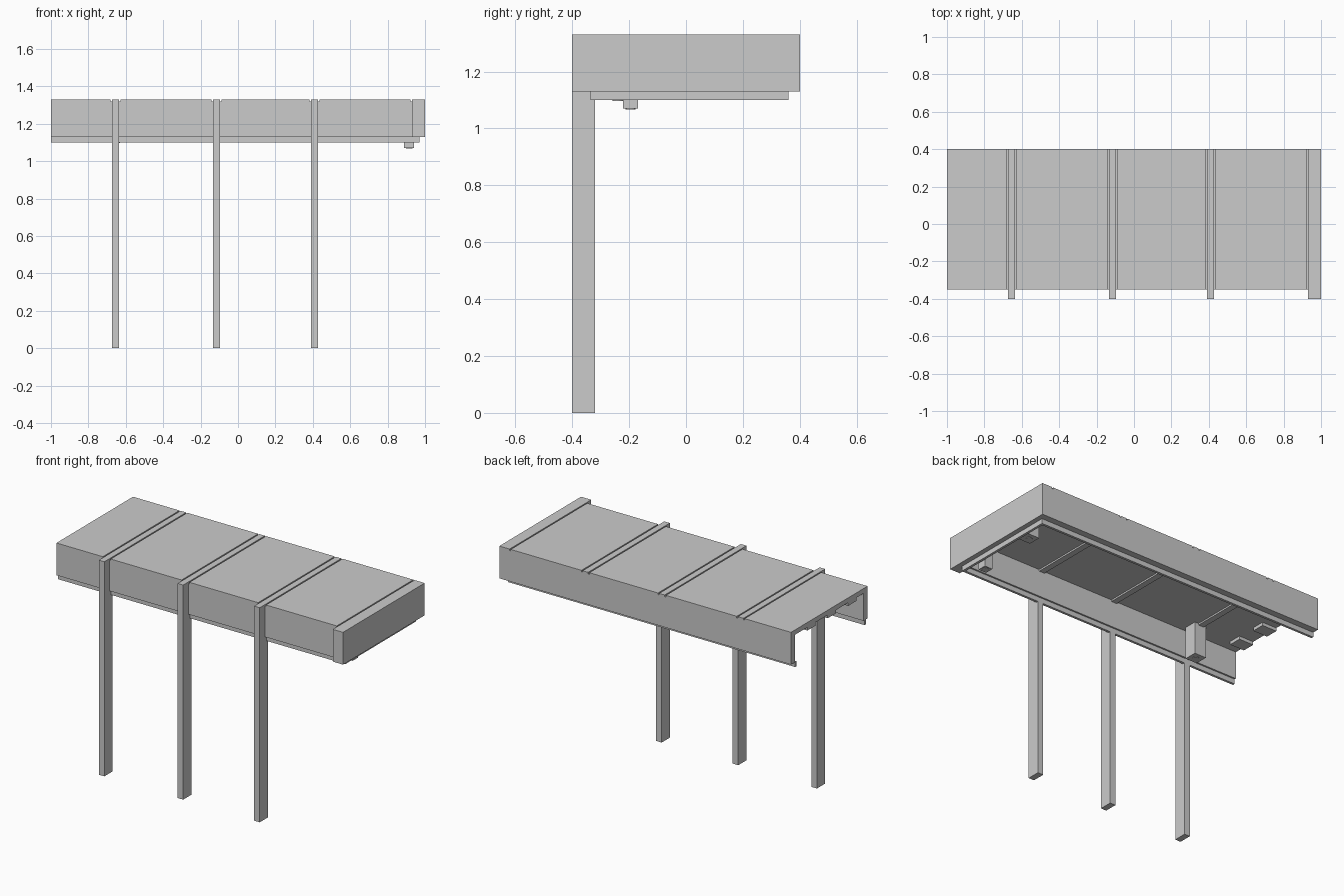
import bpy, bmesh
from mathutils import Matrix

if "Cube" in bpy.data.objects:
    bpy.data.objects.remove(bpy.data.objects["Cube"])

grey = bpy.data.materials.new("plain grey")
grey.diffuse_color = (0.6, 0.6, 0.6, 1)
grey.use_nodes = True
grey.node_tree.nodes["Principled BSDF"].inputs["Base Color"].default_value = grey.diffuse_color


def finish(name, bm):
    me = bpy.data.meshes.new(name)
    bm.to_mesh(me)
    bm.free()
    me.materials.append(grey)
    ob = bpy.data.objects.new(name, me)
    bpy.context.collection.objects.link(ob)
    return ob


def box(name, x0, x1, y0, y1, z0, z1):
    bm = bmesh.new()
    size = Matrix.Diagonal((x1 - x0, y1 - y0, z1 - z0, 1))
    mid = Matrix.Translation(((x0 + x1) / 2, (y0 + y1) / 2, (z0 + z1) / 2))
    bmesh.ops.create_cube(bm, size=1, matrix=mid @ size)
    return finish(name, bm)


def disc(name, x, y, z, r):
    bm = bmesh.new()
    bmesh.ops.create_cone(bm, cap_ends=True, segments=16, radius1=r, radius2=r,
                          depth=0.006, matrix=Matrix.Translation((x, y, z)))
    return finish(name, bm)


TOP, BOTTOM, GAP = 1.33, 1.13, 0.008
POSTS = (-0.655, -0.115, 0.41)
HALF = 0.019

# Fascia walls and end cap
box("front_fascia", -1, 0.93, -0.35, -0.31, BOTTOM, TOP - 0.01)
box("back_fascia", -1, 0.96, 0.36, 0.40, BOTTOM, TOP - 0.01)
box("end_fascia", 0.96, 1, -0.40, 0.40, BOTTOM, TOP)
box("end_corner", 0.93, 0.96, -0.40, -0.31, BOTTOM, TOP - 0.02)
box("end_roof_strip", 0.93, 0.96, -0.40, 0.40, TOP - 0.02, TOP)

# Roof deck with panels separated by narrow grooves
box("roof_deck", -1, 0.96, -0.35, 0.40, TOP - 0.03, TOP - 0.01)
edges = [-1]
for x in POSTS:
    edges += [x - HALF - GAP, x + HALF + GAP]
edges.append(0.93 - GAP)
for a, b in zip(edges[::2], edges[1::2]):
    box("roof_panel", a, b, -0.35, 0.40, TOP - 0.01, TOP)

# Posts and the roof beams above them
for x in POSTS:
    box("post", x - HALF, x + HALF, -0.40, -0.32, 0, TOP)
    box("roof_beam", x - HALF, x + HALF, -0.32, 0.40, TOP - 0.04, TOP)

# Lower lip inside the fascia
box("front_lip", -1, 0.97, -0.335, -0.32, 1.10, BOTTOM)
box("back_lip", -1, 0.97, 0.345, 0.36, 1.10, BOTTOM)
box("end_lip", 0.955, 0.97, -0.32, 0.345, 1.10, BOTTOM)

# Hanging boxes with round fittings underneath
for x, y, w, z in ((-0.65, -0.24, 0.04, 1.10), (0.915, -0.195, 0.027, 1.07),
                   (0.905, 0.17, 0.04, 1.11)):
    box("hanging_box", x - w, x + w, y - w, y + w, z, TOP - 0.03)
    disc("round_fitting", x, y, z, 0.018)

# Small ceiling brackets at the open end
for y in (-0.2, 0.0, 0.2):
    box("ceiling_bracket", -1, -0.9, y - 0.04, y + 0.04, TOP - 0.05, TOP - 0.03)
